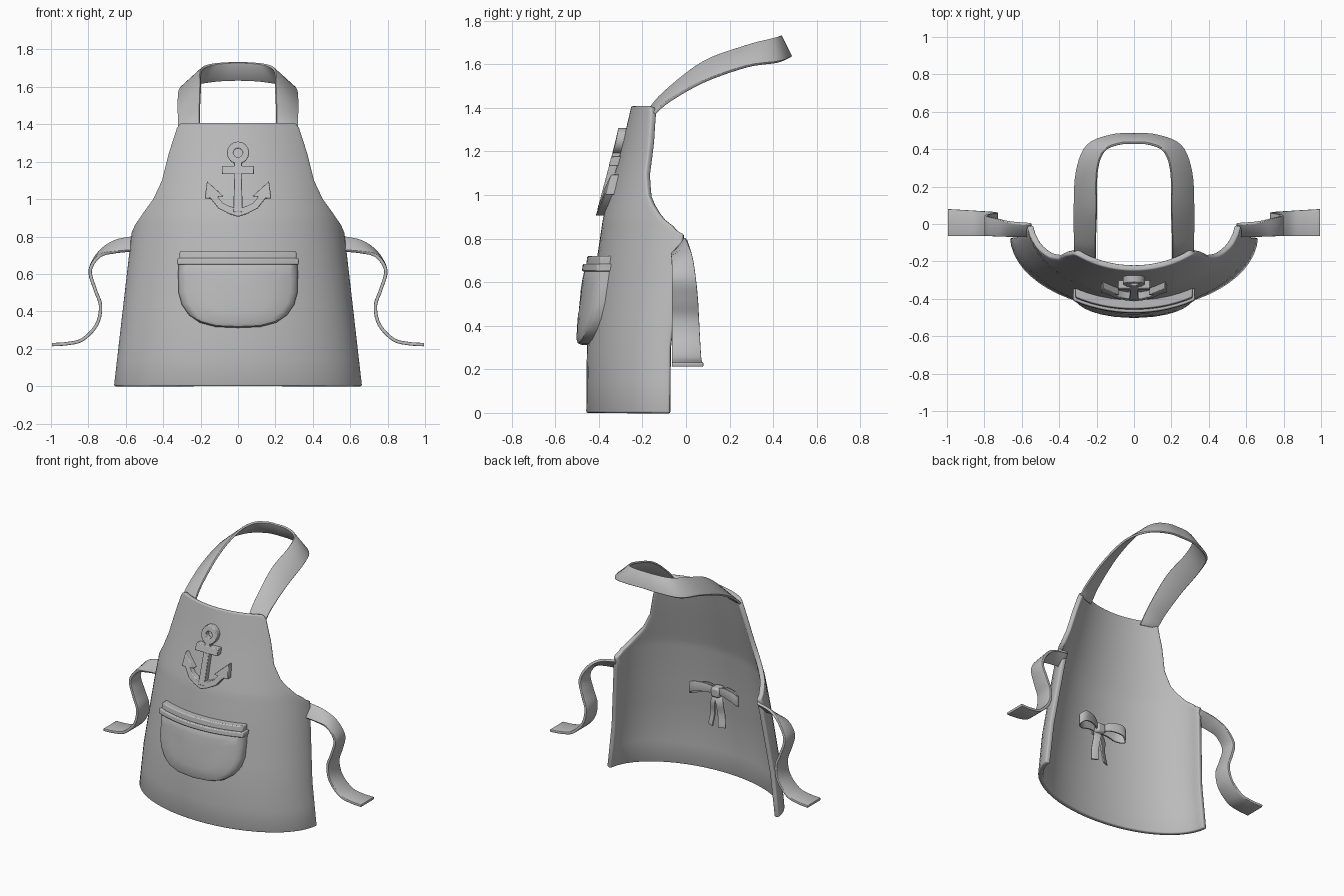
import bpy, bmesh, math
from mathutils import Vector

if "Cube" in bpy.data.objects:
    bpy.data.objects.remove(bpy.data.objects["Cube"])

cloth = bpy.data.materials.new("grey_cloth")
cloth.use_nodes = True
GREY = (0.5, 0.5, 0.5, 1)
cloth.diffuse_color = GREY
cloth.node_tree.nodes["Principled BSDF"].inputs["Base Color"].default_value = GREY


def make(name, verts, faces, thick=0, offset=0, bevel=0):
    """Mesh object with optional thickness and rounded edges."""
    mesh = bpy.data.meshes.new(name)
    mesh.from_pydata([tuple(v) for v in verts], [], faces)
    mesh.materials.append(cloth)
    obj = bpy.data.objects.new(name, mesh)
    bpy.context.collection.objects.link(obj)
    if thick:
        mod = obj.modifiers.new("Thickness", 'SOLIDIFY')
        mod.thickness, mod.offset = thick, offset
    else:
        bm = bmesh.new()
        bm.from_mesh(mesh)
        bmesh.ops.recalc_face_normals(bm, faces=bm.faces)
        bm.to_mesh(mesh)
        bm.free()
    if bevel:
        mod = obj.modifiers.new("Soft edges", 'BEVEL')
        mod.width, mod.segments = bevel, 2
    bpy.ops.object.select_all(action='DESELECT')
    obj.select_set(True)
    bpy.context.view_layer.objects.active = obj
    bpy.ops.object.shade_smooth_by_angle(angle=math.radians(35))
    return obj


def grid_faces(cols, rows):
    return [(r * cols + c, r * cols + c + 1, (r + 1) * cols + c + 1, (r + 1) * cols + c)
            for r in range(rows - 1) for c in range(cols - 1)]


def lerp(table, z):
    for (a, p), (b, q) in zip(table, table[1:]):
        if z <= b:
            return p + (q - p) * max(0, z - a) / (b - a)
    return table[-1][1]


def smooth(points, n=5):
    """Catmull-Rom subdivision of a path."""
    p = [Vector(v) for v in points]
    p = [p[0] * 2 - p[1]] + p + [p[-1] * 2 - p[-2]]
    out = []
    for a, b, c, d in zip(p, p[1:], p[2:], p[3:]):
        for k in range(n):
            t = k / n
            out.append(b + (c - a) * t / 2 + (a * 2 - b * 5 + c * 4 - d) * t * t / 2
                       + (b * 3 - a - c * 3 + d) * t ** 3 / 2)
    return out + [p[-2]]


def ribbon(name, edge_a, edge_b, thick):
    a, b = smooth(edge_a), smooth(edge_b)
    return make(name, a + b, grid_faces(len(a), 2), thick, 0, thick * 0.2)


# Curved cloth shape: centre line depth, half width of the cut cloth
DEPTH = [(0, -.458), (.3, -.455), (.7, -.41), (.9, -.38), (1.2, -.3), (1.41, -.25)]
WIDTH = [(0, .665), (.82, .57), (.86, .555), (.92, .515), (1, .457), (1.1, .41),
         (1.25, .372), (1.38, .33), (1.4, .317), (1.41, .3)]


def full_width(z):
    return .665 - .115 * z


def surface(x, z, out=0.0):
    u = min(1, abs(x) / full_width(z))
    return Vector((x, lerp(DEPTH, z) + .4 * (1 - math.sqrt(1 - u * u)) - out, z))


# Apron body
levels = [0, .15, .3, .45, .6, .72, .82, .84, .86, .89, .92, .96, 1,
          1.05, 1.1, 1.18, 1.25, 1.32, 1.38, 1.4, 1.41]
COLS = 29
verts = []
for z in levels:
    edge = math.asin(min(.999, lerp(WIDTH, z) / full_width(z)))
    for c in range(COLS):
        angle = edge * (2 * c / (COLS - 1) - 1)
        verts.append(surface(full_width(z) * math.sin(angle), z))
make("apron_body", verts, grid_faces(COLS, len(levels)), .032, -1, .008)

# Neck strap: inner upper edge and outer lower edge
inner = [(.205, -.185, 1.37), (.205, -.1, 1.47), (.2, .08, 1.61), (.197, .28, 1.685),
         (.16, .39, 1.715), (.08, .428, 1.728)]
outer = [(.32, -.15, 1.37), (.32, -.08, 1.43), (.32, .08, 1.52), (.308, .28, 1.59),
         (.25, .42, 1.61), (.12, .474, 1.63)]


def both_sides(half, middle):
    return half + [middle] + [(-x, y, z) for x, y, z in reversed(half)]


ribbon("neck_strap", both_sides(inner, (0, .433, 1.73)),
       both_sides(outer, (0, .48, 1.635)), .014)

# Waist ties
for side, label in ((1, "left"), (-1, "right")):
    path = [(.55, .775), (.66, .76), (.74, .71), (.79, .62), (.765, .52), (.735, .43),
            (.755, .33), (.83, .25), (.91, .228), (.995, .222)]
    back = [.0, .01, .03, .045, .055, .06, .065, .07, .075, .08]
    front = [(side * x, -.065, z - (.05, .045, .015)[min(i, 2)] * (i < 3))
             for i, (x, z) in enumerate(path)]
    rear = [(side * x, y, z + (.025, .015, .005)[min(i, 2)] * (i < 3))
            for i, ((x, z), y) in enumerate(zip(path, back))]
    ribbon(label + "_waist_tie", rear, front, .018)

# Pocket pouch: rounded outline puffed up in rings
half = [(.318, .67), (.32, .6), (.318, .5), (.3, .435), (.262, .38), (.205, .34), (.12, .317)]
outline = half + [(0, .312)] + [(-x, z) for x, z in reversed(half)]
outline += [(-.318 + .0795 * k, .67) for k in range(1, 8)]
n = len(outline)
rings = [(1, -.01), (1, .025), (.965, .043), (.88, .052), (.6, .056), (.3, .058)]
verts = [surface(x * s, .52 + (z - .52) * s, out) for s, out in rings for x, z in outline]
faces = [(r * n + k, r * n + (k + 1) % n, (r + 1) * n + (k + 1) % n, (r + 1) * n + k)
         for r in range(len(rings) - 1) for k in range(n)]
faces.append(tuple(range((len(rings) - 1) * n, len(rings) * n)))
make("pocket_pouch", verts, faces)


# Pocket rim and lip: bars bent along the cloth
def bent_bar(name, reach, low, high, out):
    cols = 15
    xs = [reach * (2 * c / (cols - 1) - 1) for c in range(cols)]
    corners = [(low, -.01), (low, out), (high, out), (high, -.01), (low, -.01)]
    pts = [surface(x, z, o) for z, o in corners[:4] for x in xs]
    quads = [(r * cols + c, r * cols + c + 1, (r + 1) % 4 * cols + c + 1, (r + 1) % 4 * cols + c)
             for r in range(4) for c in range(cols - 1)]
    quads += [tuple(r * cols + e for r in range(4)) for e in (0, cols - 1)]
    make(name, pts, quads, bevel=.006)


bent_bar("pocket_rim", .325, .65, .684, .062)
bent_bar("pocket_lip", .312, .68, .72, .046)


# Anchor emblem: flat outlines raised from the cloth
def raised(name, shape, out, hole=None):
    m = len(shape)
    pts = [surface(x, z, o) for o in (-.01, out) for x, z in shape]
    quads = [(k, (k + 1) % m, (k + 1) % m + m, k + m) for k in range(m)]
    if hole:
        pts += [surface(x, z, o) for o in (-.01, out) for x, z in hole]
        for a, b in ((m, 3 * m), (2 * m, 3 * m), (0, 2 * m)):
            quads += [(a + k, a + (k + 1) % m, b + (k + 1) % m, b + k) for k in range(m)]
    else:
        quads += [tuple(range(m)), tuple(range(m, 2 * m))]
    make(name, pts, quads, bevel=.004)


def circle(r, z):
    return [(r * math.cos(math.tau * k / 16), z + r * math.sin(math.tau * k / 16))
            for k in range(16)]


raised("anchor_ring", circle(.06, 1.248), .036, circle(.024, 1.248))
raised("anchor_shank", [(-.024, .93), (.024, .93), (.02, 1.2), (-.02, 1.2)], .036)
raised("anchor_stock", [(-.085, 1.133), (.085, 1.133), (.085, 1.178), (-.085, 1.178)], .042)
arm = [(.05, .922), (.105, .95), (.148, 1.005), (.178, 1.002), (.166, 1.095),
       (.078, 1.015), (.108, 1.012), (.082, .98), (.04, .96)]
raised("anchor_arms", [(0, .905)] + arm + [(0, .955)] + [(-x, z) for x, z in reversed(arm)], .036)

# Bow on the inner face: loops, tails and knot
for side, label in ((1, "left"), (-1, "right")):
    loop = [(0, -.35), (.07, -.31), (.15, -.29), (.185, -.31), (.14, -.345), (.07, -.355), (0, -.36)]
    lift = [0, .025, .02, -.01, -.005, .01, 0]
    wide = [.02, .03, .036, .036, .036, .03, .02]
    ribbon(label + "_bow_loop",
           [(side * x, y, .6 + d + w) for (x, y), d, w in zip(loop, lift, wide)],
           [(side * x, y, .6 + d - w) for (x, y), d, w in zip(loop, lift, wide)], .01)
    tail = [(0, -.35, .6), (.02, -.325, .53), (.028, -.335, .45), (.04, -.325, .36)]
    ribbon(label + "_bow_tail", [(side * (x - .018), y, z) for x, y, z in tail],
           [(side * (x + .026), y - .02, z) for x, y, z in tail], .01)
box = [(x * .032, -.35 + y * .036, .6 + z * .034)
       for x in (-1, 1) for y in (-1, 1) for z in (-1, 1)]
make("bow_knot", box, [(0, 1, 3, 2), (4, 5, 7, 6), (0, 1, 5, 4), (2, 3, 7, 6),
                       (0, 2, 6, 4), (1, 3, 7, 5)], bevel=.014)
